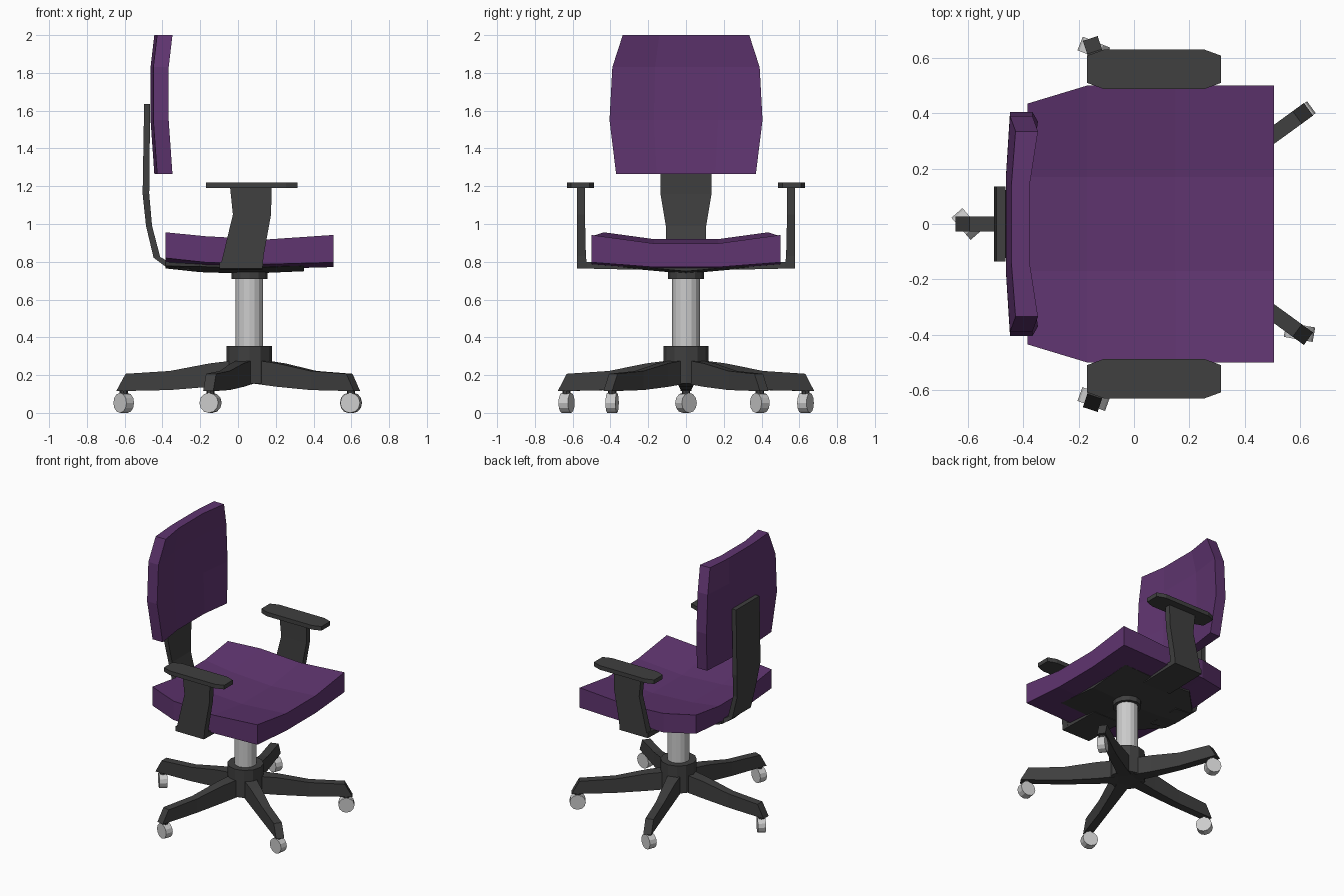
import bpy, bmesh
from math import radians, cos, sin
from mathutils import Matrix, Vector

if "Cube" in bpy.data.objects:
    bpy.data.objects.remove(bpy.data.objects["Cube"])


def material(name, rgb):
    m = bpy.data.materials.new(name)
    m.diffuse_color = (*rgb, 1)
    m.use_nodes = True
    m.node_tree.nodes["Principled BSDF"].inputs["Base Color"].default_value = m.diffuse_color
    return m


PURPLE = material("purple_fabric", (0.115, 0.035, 0.16))
DARK = material("dark_plastic", (0.05, 0.05, 0.05))
CX = 0.06  # column axis


def finish(name, bm, mat=None, matrix=None):
    if matrix:
        bm.transform(matrix)
    bmesh.ops.recalc_face_normals(bm, faces=bm.faces[:])
    me = bpy.data.meshes.new(name)
    bm.to_mesh(me)
    bm.free()
    if mat:
        me.materials.append(mat)
    ob = bpy.data.objects.new(name, me)
    bpy.context.collection.objects.link(ob)
    return ob


def slab(name, top, bottom, mat, matrix=None):
    """Closed solid between two matching grids of points."""
    bm = bmesh.new()
    a, b = ([[bm.verts.new(p) for p in row] for row in g] for g in (top, bottom))
    n, m = len(a), len(a[0])
    for g in (a, b):
        for i in range(n - 1):
            for j in range(m - 1):
                bm.faces.new((g[i][j], g[i + 1][j], g[i + 1][j + 1], g[i][j + 1]))
    rim = [(i, 0) for i in range(n)] + [(n - 1, j) for j in range(1, m)]
    rim += [(i, m - 1) for i in range(n - 2, -1, -1)] + [(0, j) for j in range(m - 2, 0, -1)]
    for (i, j), (k, l) in zip(rim, rim[1:] + rim[:1]):
        bm.faces.new((a[i][j], a[k][l], b[k][l], b[i][j]))
    return finish(name, bm, mat, matrix)


def cylinder(name, r, depth, matrix, mat=None, sides=12):
    bm = bmesh.new()
    bmesh.ops.create_cone(bm, cap_ends=True, segments=sides, radius1=r, radius2=r, depth=depth)
    return finish(name, bm, mat, matrix)


def upright(name, r, z0, z1, mat=None, sides=12, x=CX, y=0):
    return cylinder(name, r, z1 - z0, Matrix.Translation((x, y, (z0 + z1) / 2)), mat, sides)


# Column
upright("base_hub", 0.12, 0.155, 0.355, DARK, 12)
upright("gas_column", 0.073, 0.34, 0.72, None, 16)
upright("column_collar", 0.095, 0.71, 0.76, DARK, 12)

# Five base legs with swivelled casters: (leg angle, wheel heading)
LEG = [(0.06, 0.06, 0.28, 0.155, 0.045), (0.21, 0.21, 0.262, 0.138, 0.036),
       (0.42, 0.42, 0.222, 0.121, 0.028), (0.655, 0.705, 0.207, 0.115, 0.028)]
for k, (ang, heading) in enumerate([(180, -49), (108, -22), (36, 36), (-36, -10), (-108, -20)]):
    place = Matrix.Translation((CX, 0, 0)) @ Matrix.Rotation(radians(ang), 4, 'Z')
    slab(f"base_leg_{k + 1}",
         [[(rt, s * w, zt) for s in (-1, 1)] for rt, rb, zt, zb, w in LEG],
         [[(rb, s * w, zb) for s in (-1, 1)] for rt, rb, zt, zb, w in LEG], DARK, place)
    x, y = CX + 0.665 * cos(radians(ang)), 0.665 * sin(radians(ang))
    upright(f"caster_stem_{k + 1}", 0.022, 0.08, 0.13, DARK, 8, x, y)
    turn = Matrix.Translation((x, y, 0.053)) @ Matrix.Rotation(radians(heading), 4, 'Z')
    cylinder(f"caster_wheel_{k + 1}", 0.053, 0.053, turn @ Matrix.Rotation(radians(90), 4, 'X'))


# Seat cushion, dished in both directions
def lift(y):
    return max(0, abs(y) - 0.17) / 0.33


SEAT = [(-0.385, 0.435, 0.920, 0.800), (-0.17, 0.5, 0.890, 0.772),
        (0.15, 0.5, 0.873, 0.762), (0.505, 0.5, 0.897, 0.772)]
seat_cols = [(x, zt, zb, (-w, -0.17, 0.17, w)) for x, w, zt, zb in SEAT]
slab("seat",
     [[(x, y, zt + 0.045 * lift(y)) for y in ys] for x, zt, zb, ys in seat_cols],
     [[(x, y, zb + 0.025 * lift(y)) for y in ys] for x, zt, zb, ys in seat_cols], PURPLE)

# Support plate under the seat
PLATE = [(-0.385, 0.14, 0.765), (-0.2, 0.33, 0.745), (0.05, 0.33, 0.737), (0.35, 0.33, 0.75)]
plate = [[[(x, t * w, z + h + 0.09 * abs(t * w)) for t in (-1, -0.5, 0, 0.5, 1)]
          for x, w, z in PLATE] for h in (0.03, 0)]
slab("seat_plate", *plate, DARK)

# Backrest cushion, curved in both directions
BACK = [(1.265, 0.37, 0), (1.55, 0.405, 0.02), (1.83, 0.39, 0.02), (2.0, 0.335, 0)]


def back_grid(x0, dip):
    return [[(x0 - c - (dip if abs(t) < 1 else 0), t * w, z) for t in (-1, -0.42, 0.42, 1)]
            for z, w, c in BACK]


slab("backrest", back_grid(-0.347, 0.03), back_grid(-0.428, 0.015), PURPLE)

# Back bar: (front x, front z, rear x, rear z, half width)
BAR = [(-0.465, 1.635, -0.497, 1.635, 0.135), (-0.47, 1.16, -0.505, 1.16, 0.135),
       (-0.455, 0.99, -0.487, 0.99, 0.107), (-0.412, 0.825, -0.447, 0.822, 0.107),
       (-0.37, 0.802, -0.385, 0.775, 0.12), (-0.25, 0.785, -0.25, 0.755, 0.13)]
slab("back_bar",
     [[(xf, s * w, zf) for s in (-1, 1)] for xf, zf, xr, zr, w in BAR],
     [[(xr, s * w, zr) for s in (-1, 1)] for xf, zf, xr, zr, w in BAR], DARK)

# Armrests: bracket, post and chamfered pad on each side
POST = [(0.765, -0.097, 0.13, 0.522), (0.83, -0.08, 0.135, 0.53),
        (1.05, -0.027, 0.175, 0.535), (1.195, -0.042, 0.178, 0.535)]
PAD = [(-0.17, 0.51), (-0.11, 0.488), (0.255, 0.488), (0.315, 0.51),
       (0.315, 0.608), (0.255, 0.63), (-0.11, 0.63), (-0.17, 0.608)]
for s, side in ((-1, "right"), (1, "left")):
    slab(f"arm_bracket_{side}",
         [[(x, s * y, z + 0.035) for y, z in ((0.25, 0.758), (0.577, 0.765))] for x in (-0.097, 0.13)],
         [[(x, s * y, z) for y, z in ((0.25, 0.758), (0.577, 0.765))] for x in (-0.097, 0.13)], DARK)
    slab(f"arm_post_{side}",
         [[(x, s * 0.577, z) for x in (x0, x1)] for z, x0, x1, yi in POST],
         [[(x, s * yi, z) for x in (x0, x1)] for z, x0, x1, yi in POST], DARK)
    bm = bmesh.new()
    face = bm.faces.new([bm.verts.new((x, s * y, 1.19)) for x, y in PAD])
    ext = bmesh.ops.extrude_face_region(bm, geom=[face])["geom"]
    bmesh.ops.translate(bm, vec=Vector((0, 0, 0.03)),
                        verts=[v for v in ext if isinstance(v, bmesh.types.BMVert)])
    if len(bm.faces) == 9:  # keep the lower cap
        bm.faces.new([v for v in face.verts]) if face not in bm.faces[:] else None
    finish(f"arm_pad_{side}", bm, DARK)
